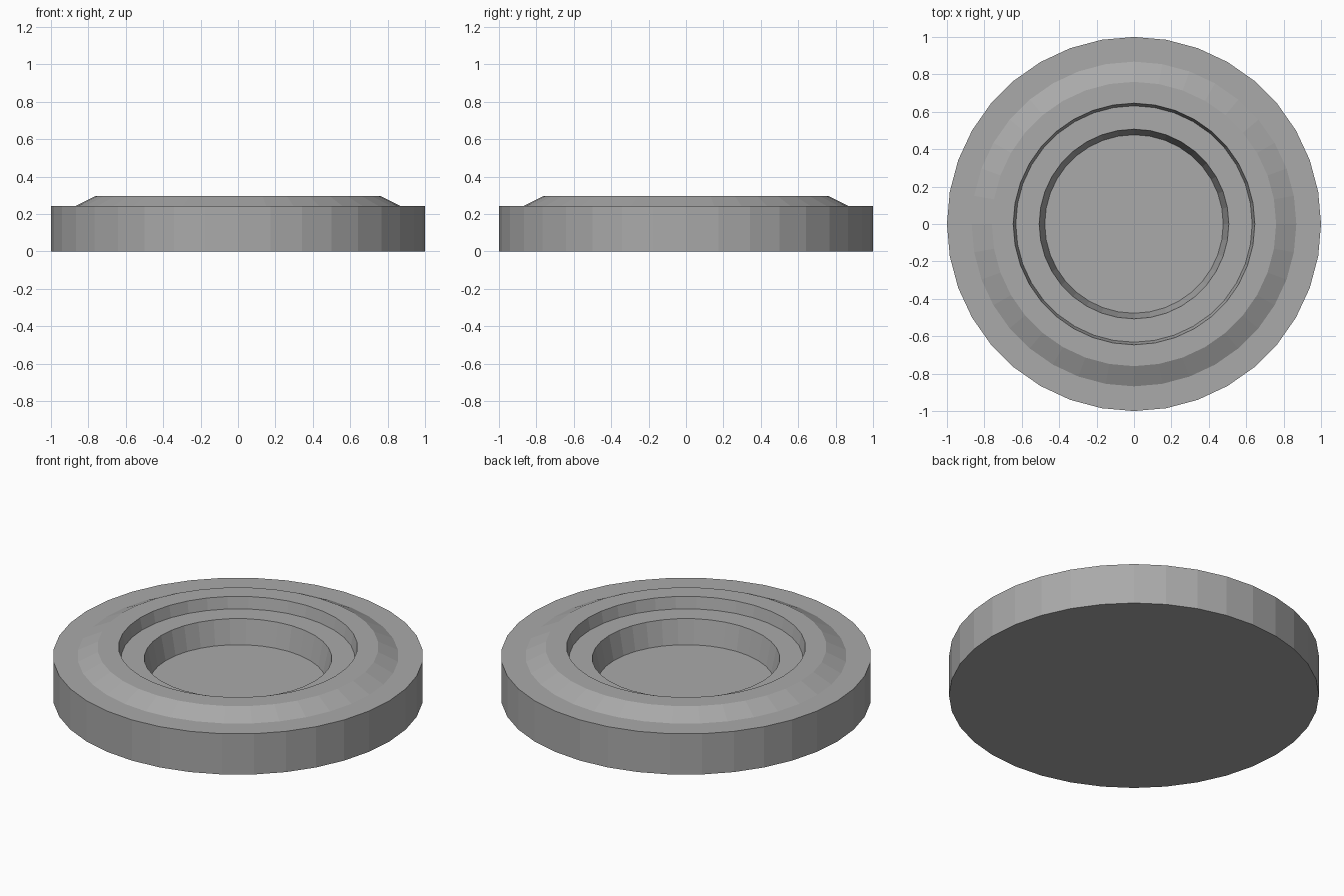
import bpy, bmesh, math

if "Cube" in bpy.data.objects:
    bpy.data.objects.remove(bpy.data.objects["Cube"])

SIDES = 36

grey = bpy.data.materials.new("plain grey")
grey.diffuse_color = (0.4, 0.4, 0.4, 1)
grey.use_nodes = True
grey.node_tree.nodes["Principled BSDF"].inputs["Base Color"].default_value = grey.diffuse_color


def lathe(name, profile, material):
    """Revolve a (radius, z) profile around z and cap both open ends."""
    bm = bmesh.new()
    rings = []
    for r, z in profile:
        rings.append([bm.verts.new((r * math.cos(math.tau * i / SIDES),
                                    r * math.sin(math.tau * i / SIDES), z))
                      for i in range(SIDES)])
    for low, high in zip(rings, rings[1:]):
        for i in range(SIDES):
            j = (i + 1) % SIDES
            bm.faces.new((low[i], low[j], high[j], high[i]))
    bm.faces.new(rings[0][::-1])
    bm.faces.new(rings[-1])
    bmesh.ops.recalc_face_normals(bm, faces=bm.faces)
    mesh = bpy.data.meshes.new(name)
    bm.to_mesh(mesh)
    bm.free()
    mesh.materials.append(material)
    obj = bpy.data.objects.new(name, mesh)
    bpy.context.collection.objects.link(obj)
    return obj


# Round base: outer wall, rim, bevelled collar, stepped recess and floor
lathe("recessed_disc", [
    (1.0, 0.0), (1.0, 0.243),         # outer wall
    (0.868, 0.243), (0.76, 0.297),    # flat rim, bevel
    (0.646, 0.297), (0.632, 0.229),   # collar top, upper recess wall
    (0.507, 0.229), (0.477, 0.087),   # ledge, lower recess wall to floor
], grey)
